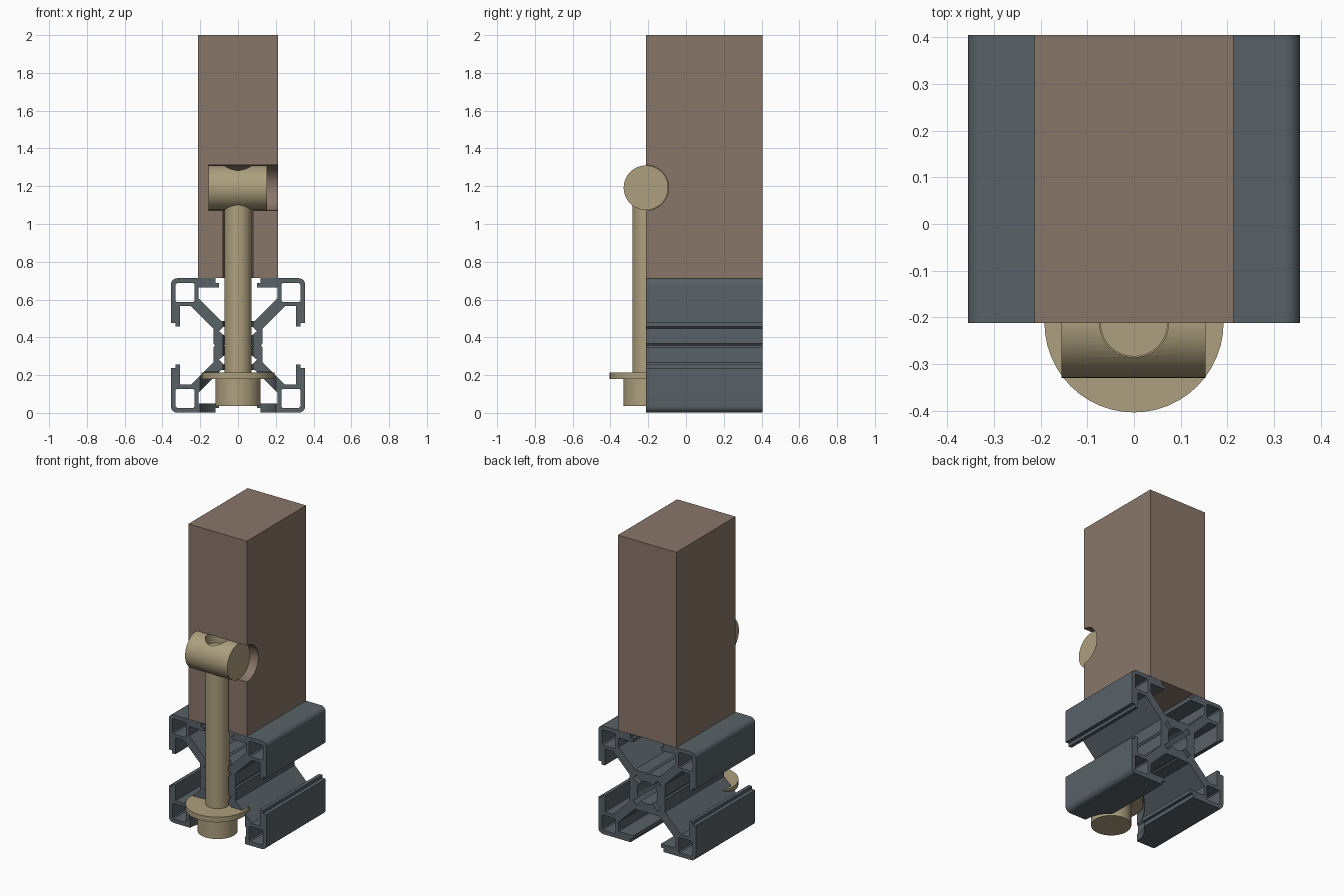
import bpy, bmesh, math
from mathutils import Matrix, Vector

if "Cube" in bpy.data.objects:
    bpy.data.objects.remove(bpy.data.objects["Cube"])

FRONT, BACK = -0.212, 0.405      # section plane and rear end
AXIS_Y = -0.212                  # bolt axis lies in the section plane
MID_Z = 0.357                    # centre height of the slotted rail


def material(name, rgb):
    m = bpy.data.materials.new(name)
    m.diffuse_color = (*rgb, 1)
    m.use_nodes = True
    m.node_tree.nodes["Principled BSDF"].inputs["Base Color"].default_value = m.diffuse_color
    return m


WOOD = material("brown wood", (0.25, 0.183, 0.143))
METAL = material("dark grey metal", (0.10, 0.122, 0.136))
BRASS = material("pale brass", (0.42, 0.35, 0.21))


def finish(name, bm, mat):
    bmesh.ops.recalc_face_normals(bm, faces=bm.faces[:])
    me = bpy.data.meshes.new(name)
    bm.to_mesh(me)
    bm.free()
    ob = bpy.data.objects.new(name, me)
    bpy.context.collection.objects.link(ob)
    if mat:
        me.materials.append(mat)
    return ob


def prism(name, pts, y0, y1, mat=None):
    """Extrude an (x, z) outline along y; z is relative to the rail centre."""
    bm = bmesh.new()
    face = bm.faces.new([bm.verts.new((x, y0, z + MID_Z)) for x, z in pts])
    ext = bmesh.ops.extrude_face_region(bm, geom=[face])
    moved = [v for v in ext["geom"] if isinstance(v, bmesh.types.BMVert)]
    bmesh.ops.translate(bm, verts=moved, vec=(0, y1 - y0, 0))
    return finish(name, bm, mat)


def rod(name, r, a, b, mat=None, along="Z", z=0.0):
    """Cylinder on the bolt axis along z, or along x at height z."""
    bm = bmesh.new()
    bmesh.ops.create_cone(bm, cap_ends=True, segments=48, radius1=r, radius2=r, depth=b - a)
    mid = (a + b) / 2
    if along == "X":
        bm.transform(Matrix.Translation((mid, AXIS_Y, z)) @ Matrix.Rotation(math.pi / 2, 4, "Y"))
    else:
        bm.transform(Matrix.Translation((0, AXIS_Y, mid)))
    return finish(name, bm, mat)


def cut(ob, *cutters):
    for c in cutters:
        c.hide_render = True
        mod = ob.modifiers.new("cut", "BOOLEAN")
        mod.operation, mod.solver, mod.object = "DIFFERENCE", "EXACT", c
        bpy.context.view_layer.objects.active = ob
        bpy.ops.object.modifier_apply(modifier=mod.name)
        bpy.data.objects.remove(c)


def smooth(ob):
    bpy.ops.object.select_all(action="DESELECT")
    ob.select_set(True)
    bpy.context.view_layer.objects.active = ob
    bpy.ops.object.shade_smooth_by_angle(angle=math.radians(30))


def four_way(octant):
    """Mirror an eighth over the diagonal, then turn it four times."""
    quarter = octant + [(z, x) for x, z in reversed(octant)]
    out = []
    for k in range(4):
        for x, z in quarter:
            for _ in range(k):
                x, z = -z, x
            if not out or math.dist(out[-1], (x, z)) > 1e-5:
                out.append((x, z))
    if math.dist(out[0], out[-1]) < 1e-5:
        out.pop()
    return out


# Slotted rail: core face, diagonal web, lip with hook, rounded corner
octant = [(0.122, 0), (0.13, 0.010), (0.13, 0.09), (0.248, 0.208), (0.308, 0.208),
          (0.308, 0.10), (0.331, 0.10), (0.331, 0.12), (0.356, 0.12)]
octant += [(0.321 + 0.035 * math.cos(t), 0.321 + 0.035 * math.sin(t))
           for t in (math.radians(11.25 * i) for i in range(5))]
rail = prism("slotted_rail", four_way(octant), FRONT, BACK, METAL)

# Corner cells with slightly eased corners
for sx in (-1, 1):
    for sz in (-1, 1):
        pts = []
        for qx, qz in ((1, 1), (-1, 1), (-1, -1), (1, -1)):
            pair = [(0.28 + qx * 0.05, 0.28 + qz * 0.043), (0.28 + qx * 0.043, 0.28 + qz * 0.05)]
            pts += pair if qx * qz > 0 else pair[::-1]
        cut(rail, prism("cell", [(sx * x, sz * z) for x, z in pts], FRONT - 0.1, BACK + 0.1))

# Central bore with four diagonal notches
bore = four_way([(0.073, 0), (0.070, 0.028), (0.060, 0.042), (0.100, 0.075)])
cut(rail, prism("bore", bore, FRONT - 0.1, BACK + 0.1))

# Clearance hole for the bolt and pocket for the washer
cut(rail, rod("bolt_hole", 0.08, -0.1, 0.9), rod("washer_pocket", 0.2, -0.1, 0.217))
smooth(rail)

# Wooden beam with bolt hole and cross hole open to the right
bm = bmesh.new()
bmesh.ops.create_cube(bm, size=1)
lo, hi = Vector((-0.213, FRONT, 0.714)), Vector((0.213, BACK, 2.0))
bm.transform(Matrix.Translation((lo + hi) / 2) @ Matrix.Diagonal((*(hi - lo), 1)))
beam = finish("wooden_beam", bm, WOOD)
cut(beam, rod("beam_bolt_hole", 0.08, 0.5, 1.19),
    rod("cross_hole", 0.12, -0.157, 0.4, along="X", z=1.192))
smooth(beam)

# Cross dowel nut with its threaded hole
nut = rod("cross_dowel_nut", 0.118, -0.155, 0.153, BRASS, along="X", z=1.192)
cut(nut, rod("nut_hole", 0.074, 0.9, 1.5))

# Bolt shaft, washer and head
parts = [nut,
         rod("bolt_shaft", 0.072, 0.17, 1.24, BRASS),
         rod("washer", 0.192, 0.18, 0.214, BRASS),
         rod("bolt_head", 0.12, 0.036, 0.181, BRASS)]
for p in parts:
    smooth(p)
